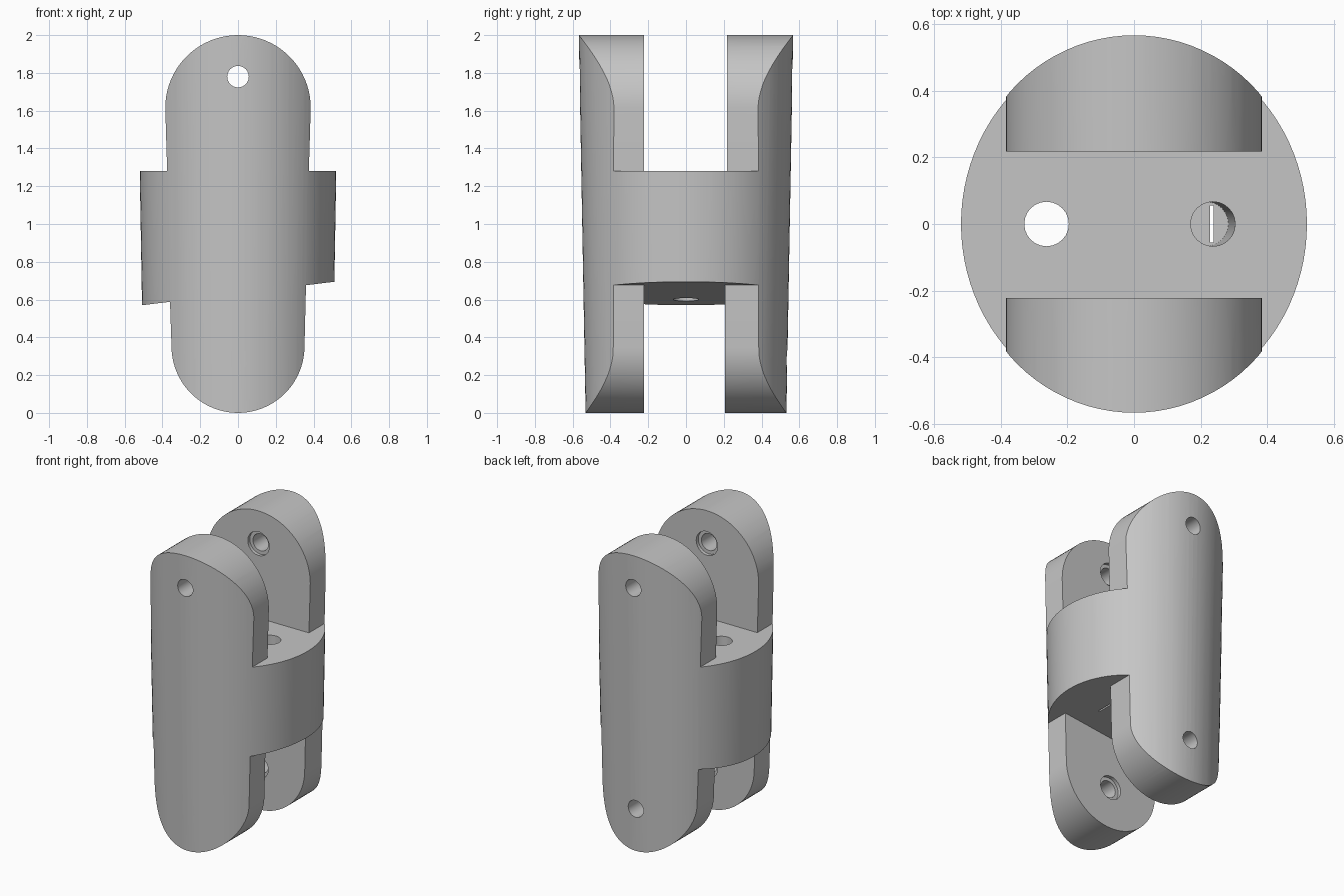
import bpy, bmesh, math
from mathutils import Matrix, Vector

if "Cube" in bpy.data.objects:
    bpy.data.objects.remove(bpy.data.objects["Cube"])

grey = bpy.data.materials.new("plain grey")
grey.use_nodes = True
colour = (0.56, 0.56, 0.56, 1)
grey.diffuse_color = colour
grey.node_tree.nodes["Principled BSDF"].inputs["Base Color"].default_value = colour


def make_object(name, bm):
    bmesh.ops.recalc_face_normals(bm, faces=bm.faces)
    mesh = bpy.data.meshes.new(name)
    bm.to_mesh(mesh)
    bm.free()
    mesh.materials.append(grey)
    obj = bpy.data.objects.new(name, mesh)
    bpy.context.collection.objects.link(obj)
    return obj


def prism(name, outline, y0, y1):
    """Extrude an (x, z) outline along y."""
    bm = bmesh.new()
    face = bm.faces.new([bm.verts.new((x, y0, z)) for x, z in outline])
    new = bmesh.ops.extrude_face_region(bm, geom=[face])["geom"]
    bmesh.ops.translate(bm, vec=(0, y1 - y0, 0),
                        verts=[v for v in new if isinstance(v, bmesh.types.BMVert)])
    return make_object(name, bm)


def rod(name, start, end, radius, segments=24):
    """Cylinder between two points."""
    a, b = Vector(start), Vector(end)
    turn = (b - a).to_track_quat('Z', 'Y').to_matrix().to_4x4()
    bm = bmesh.new()
    bmesh.ops.create_cone(bm, cap_ends=True, segments=segments, radius1=radius, radius2=radius,
                          depth=(b - a).length, matrix=Matrix.Translation((a + b) / 2) @ turn)
    return make_object(name, bm)


def cut(body, cutter):
    cutter.hide_render = True
    mod = body.modifiers.new("cut", 'BOOLEAN')
    mod.operation, mod.solver, mod.object = 'DIFFERENCE', 'EXACT', cutter
    bpy.context.view_layer.objects.active = body
    bpy.ops.object.modifier_apply(modifier=mod.name)
    bpy.data.objects.remove(cutter)


def shelf(x):
    """Height of the slanted underside of the middle block."""
    return 0.632 + 0.122 * x


def arch(radius, centre, sign, steps=40):
    angles = [math.pi * (1 - i / steps) for i in range(steps + 1)]
    return [(radius * math.cos(a), centre + sign * radius * math.sin(a)) for a in angles]


# Tapered, slightly oval body
bm = bmesh.new()
bmesh.ops.create_cone(bm, cap_ends=True, segments=96, radius1=0.531, radius2=0.568, depth=2.06,
                      matrix=Matrix.Translation((0, 0, 1)))
bmesh.ops.scale(bm, vec=(0.938, 1, 1), verts=bm.verts)
body = make_object("double_clevis_body", bm)

# Rounded upper and lower prong outlines
top = 1.28
upper = [(-0.8, top), (-0.375, top)] + arch(0.385, 1.615, 1) + [(0.375, top), (0.8, top), (0.8, 2.3), (-0.8, 2.3)]
lower = [(-0.8, shelf(-0.8)), (-0.36, shelf(-0.36))] + arch(0.352, 0.352, -1) + [
    (0.36, shelf(0.36)), (0.8, shelf(0.8)), (0.8, -0.3), (-0.8, -0.3)]
cut(body, prism("upper_outline_cutter", upper, -1, 1))
cut(body, prism("lower_outline_cutter", lower, -1, 1))

# Slots between the prongs
cut(body, prism("upper_slot_cutter", [(-0.8, top), (0.8, top), (0.8, 2.3), (-0.8, 2.3)], -0.222, 0.218))
cut(body, prism("lower_slot_cutter",
                [(-0.8, shelf(-0.8)), (0.8, shelf(0.8)), (0.8, -0.3), (-0.8, -0.3)], -0.222, 0.206))

# Pin holes with counterbores on the inner faces
for z in (1.78, 0.285):
    cut(body, rod("pin_hole_cutter", (0, -1, z), (0, 1, z), 0.057))
    cut(body, rod("counterbore_cutter", (0, -0.245, z), (0, 0.24, z), 0.08))

# Upright through hole, and a leaning hole closed by a thin floor with a narrow slit
cut(body, rod("through_hole_cutter", (-0.263, 0, 0.4), (-0.263, 0, 1.5), 0.067))
cut(body, rod("leaning_hole_cutter", (0.217, 0, 0.68), (0.238, 0, 1.3), 0.067))
cut(body, prism("slit_cutter", [(0.229, 0.5), (0.239, 0.5), (0.239, 0.9), (0.229, 0.9)], -0.055, 0.055))

# Smooth shading with crisp edges
bpy.ops.object.select_all(action='DESELECT')
body.select_set(True)
bpy.context.view_layer.objects.active = body
bpy.ops.object.shade_smooth_by_angle(angle=math.radians(30))
